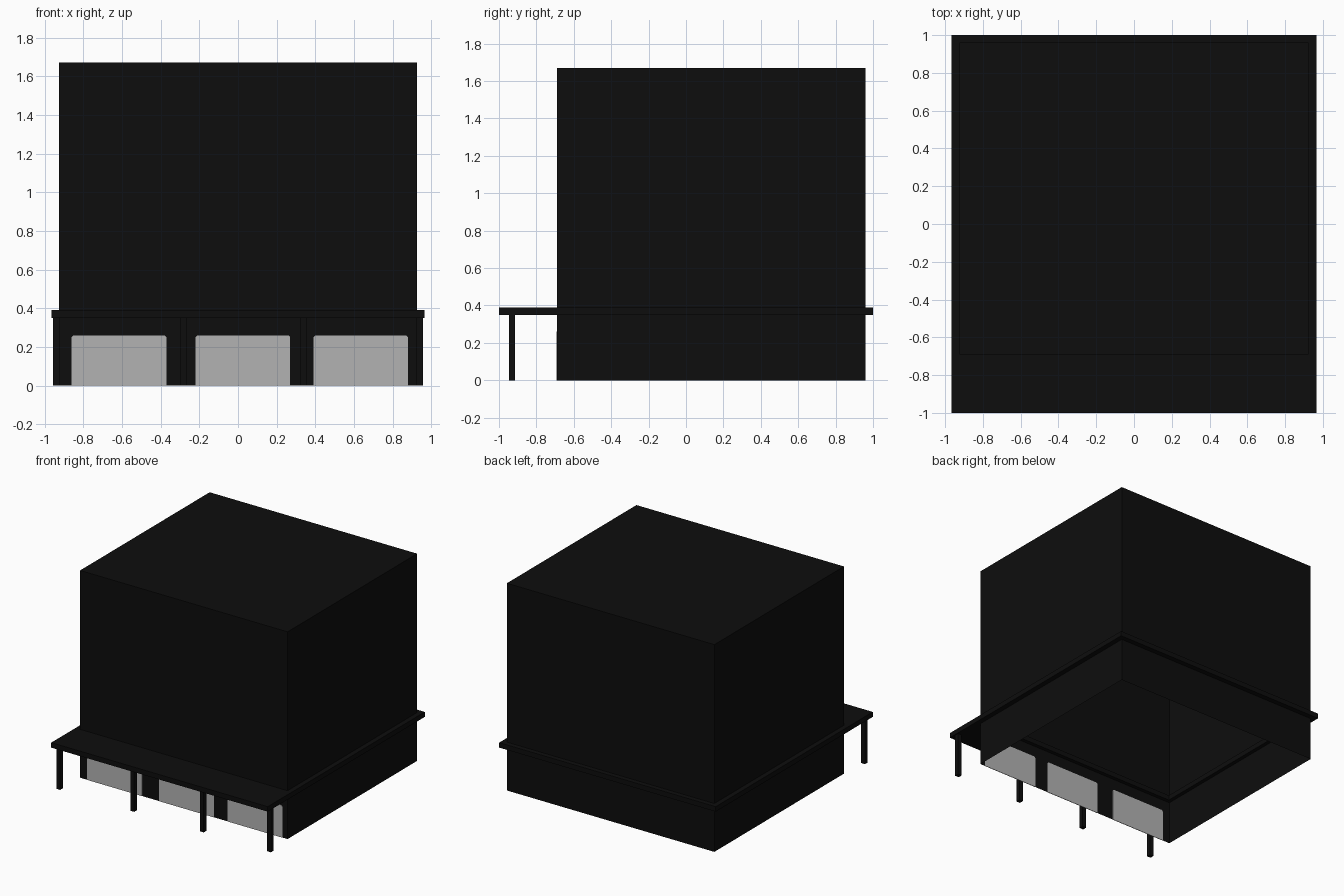
import bpy
import bmesh

cube = bpy.data.objects.get("Cube")
if cube:
    bpy.data.objects.remove(cube, do_unlink=True)


def material(name, rgb):
    mat = bpy.data.materials.new(name)
    mat.use_nodes = True
    mat.diffuse_color = (*rgb, 1)
    mat.node_tree.nodes["Principled BSDF"].inputs["Base Color"].default_value = (*rgb, 1)
    return mat


BLACK = material("black", (0.004, 0.004, 0.004))
GREY = material("light_grey", (0.45, 0.45, 0.45))


def finish(name, bm, mat):
    bmesh.ops.recalc_face_normals(bm, faces=bm.faces)
    mesh = bpy.data.meshes.new(name)
    bm.to_mesh(mesh)
    bm.free()
    mesh.materials.append(mat)
    obj = bpy.data.objects.new(name, mesh)
    bpy.context.collection.objects.link(obj)
    return obj


def box(name, low, high, mat, open_bottom=False):
    bm = bmesh.new()
    bmesh.ops.create_cube(bm, size=1)
    for v in bm.verts:
        v.co = [a + (b - a) * (c + 0.5) for a, b, c in zip(low, high, v.co)]
    if open_bottom:
        floor = [f for f in bm.faces if f.normal.z < -0.9]
        bmesh.ops.delete(bm, geom=floor, context='FACES_ONLY')
    return finish(name, bm, mat)


def rectangle(x, y0, y1, z):
    return [(-x, y0, z), (x, y0, z), (x, y1, z), (-x, y1, z)]


WALL_X, FRONT, BACK, TOP = 0.925, -0.69, 0.96, 1.67
SLAB_LOW, SLAB_HIGH = 0.35, 0.39

# Main block: a thin shell, open underneath
box("building", (-WALL_X, FRONT, 0), (WALL_X, BACK, TOP), BLACK, open_bottom=True)

# Canopy: a flat frame around the walls, deep at the front
lip = 0.03
bm = bmesh.new()
outer = [bm.verts.new(p) for p in rectangle(0.965, -1, 1, SLAB_LOW)]
inner = [bm.verts.new(p) for p in rectangle(WALL_X - lip, FRONT + lip, BACK - lip, SLAB_LOW)]
for i in range(4):
    j = (i + 1) % 4
    bm.faces.new((outer[i], outer[j], inner[j], inner[i]))
result = bmesh.ops.extrude_face_region(bm, geom=bm.faces[:], use_keep_orig=True)
for item in result["geom"]:
    if isinstance(item, bmesh.types.BMVert):
        item.co.z = SLAB_HIGH
finish("canopy", bm, BLACK)

# Shop windows: thin panes showing on both sides of the front wall
for side, left in (("right", -0.86), ("middle", -0.22), ("left", 0.39)):
    right, top, cut = left + 0.49, 0.26, 0.01
    profile = [(left, 0), (right, 0), (right, top - cut), (right - cut, top),
               (left + cut, top), (left, top - cut)]
    bm = bmesh.new()
    pane = bm.faces.new([bm.verts.new((x, FRONT - 0.002, z)) for x, z in profile])
    moved = bmesh.ops.extrude_face_region(bm, geom=[pane], use_keep_orig=True)
    bmesh.ops.translate(bm, vec=(0, 0.004, 0),
                        verts=[g for g in moved["geom"] if isinstance(g, bmesh.types.BMVert)])
    finish("window_" + side, bm, GREY)

# Canopy posts
half = 0.017
for number, x in enumerate((-0.94, -0.28, 0.34, 0.94), 1):
    box(f"post_{number}", (x - half, -0.93 - half, 0), (x + half, -0.93 + half, SLAB_LOW), BLACK)
